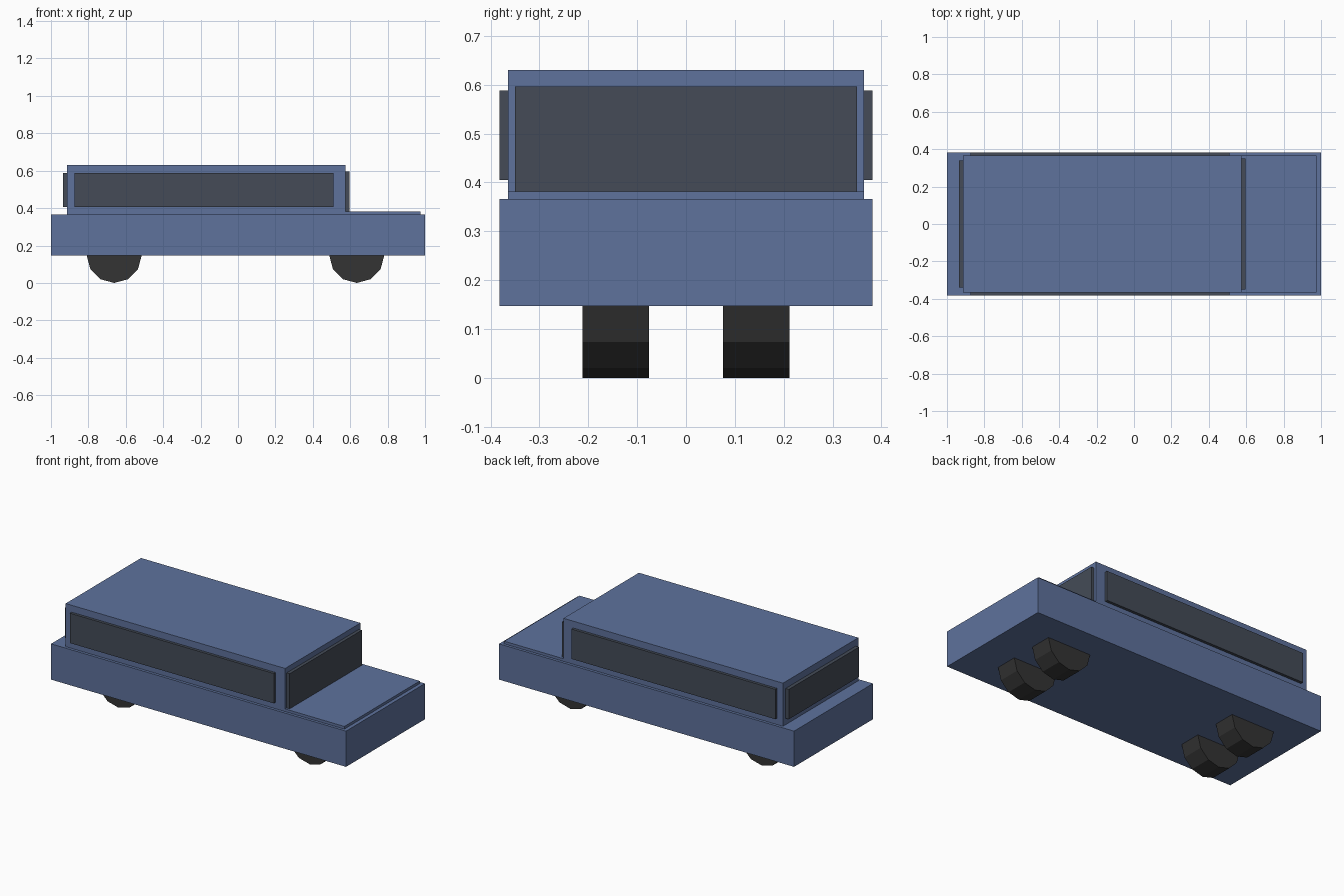
import bpy
import math

cube = bpy.data.objects.get("Cube")
if cube:
    bpy.data.objects.remove(cube, do_unlink=True)


def material(name, rgb):
    mat = bpy.data.materials.new(name)
    mat.use_nodes = True
    color = (*rgb, 1)
    mat.diffuse_color = color
    mat.node_tree.nodes["Principled BSDF"].inputs["Base Color"].default_value = color
    return mat


blue = material("slate_blue_paint", (0.112, 0.168, 0.335))
glass = material("dark_glass", (0.058, 0.071, 0.096))
rubber = material("black_rubber", (0.033, 0.033, 0.033))


def box(name, x, y, z, mat):
    """Box from (low, high) ranges along each axis."""
    bpy.ops.mesh.primitive_cube_add(size=1)
    obj = bpy.context.object
    obj.name = name
    obj.location = [(a + b) / 2 for a, b in (x, y, z)]
    obj.scale = [b - a for a, b in (x, y, z)]
    obj.data.materials.append(mat)
    return obj


# Bodywork
floor, deck, roof = 0.147, 0.366, 0.63
half, inner = 0.382, 0.365
rear, front = -0.913, 0.575
box("lower_body", (-1, 1), (-half, half), (floor, deck), blue)
box("cabin", (rear, front), (-inner, inner), (deck, roof), blue)
box("hood", (front, 0.977), (-inner, inner), (deck, 0.382), blue)

# Windows standing slightly proud of the cabin
box("windshield", (front, 0.595), (-0.35, 0.35), (0.375, 0.597), glass)
box("rear_window", (-0.935, rear), (-0.34, 0.34), (0.405, 0.588), glass)
for side, sign in (("left", 1), ("right", -1)):
    y = sorted((sign * inner, sign * half))
    box(f"{side}_side_window", (-0.873, 0.51), y, (0.405, 0.588), glass)

# Twelve-sided wheels, tucked half into the body
for axle, x in (("front", 0.635), ("rear", -0.662)):
    for side, sign in (("inner_left", 1), ("inner_right", -1)):
        bpy.ops.mesh.primitive_cylinder_add(
            vertices=12, radius=0.147, depth=0.136,
            location=(x, sign * 0.144, floor), rotation=(math.pi / 2, 0, 0))
        wheel = bpy.context.object
        wheel.name = f"{axle}_{side}_wheel"
        wheel.data.materials.append(rubber)
